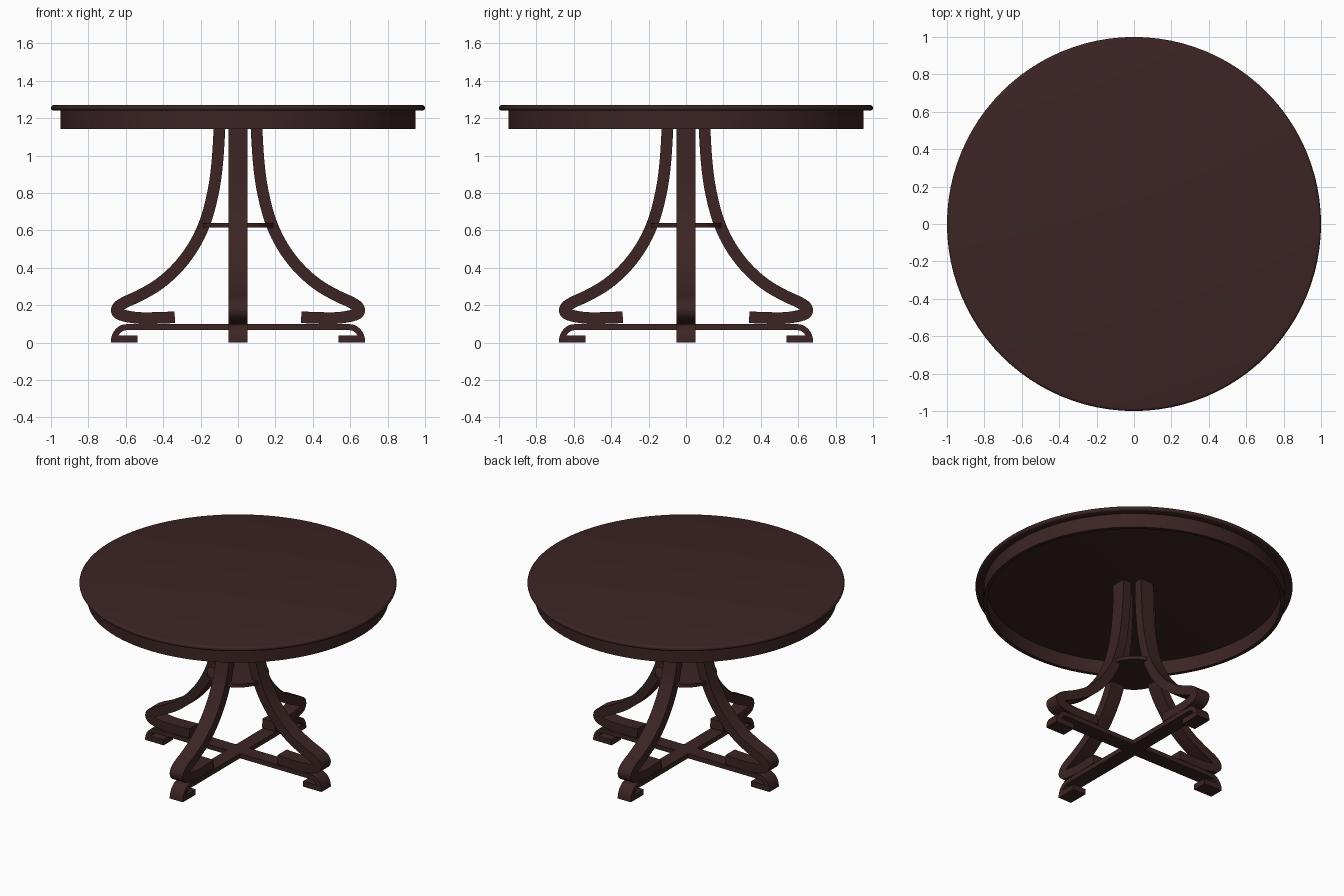
import bpy, bmesh, math
from mathutils import Vector, Matrix

if "Cube" in bpy.data.objects:
    bpy.data.objects.remove(bpy.data.objects["Cube"])

wood = bpy.data.materials.new("dark_mahogany")
wood.diffuse_color = (0.045, 0.0175, 0.0175, 1)
wood.use_nodes = True
wood.node_tree.nodes["Principled BSDF"].inputs["Base Color"].default_value = wood.diffuse_color


def finish(bm, name, angle=35):
    bmesh.ops.recalc_face_normals(bm, faces=bm.faces)
    me = bpy.data.meshes.new(name)
    bm.to_mesh(me)
    bm.free()
    me.materials.append(wood)
    ob = bpy.data.objects.new(name, me)
    bpy.context.collection.objects.link(ob)
    bpy.ops.object.select_all(action='DESELECT')
    ob.select_set(True)
    bpy.context.view_layer.objects.active = ob
    bpy.ops.object.shade_smooth_by_angle(angle=math.radians(angle))
    return ob


def lathe(name, profile, closed=False, n=96):
    """Revolve (radius, z) points about z; open profiles start and end on the axis."""
    bm = bmesh.new()
    rings = [[bm.verts.new((r * math.cos(2 * math.pi * i / n), r * math.sin(2 * math.pi * i / n), z))
              for i in range(n)] for r, z in profile]
    pairs = list(zip(rings, rings[1:]))
    if closed:
        pairs.append((rings[-1], rings[0]))
    else:
        bm.faces.new(rings[0])
        bm.faces.new(rings[-1])
    for a, b in pairs:
        for i in range(n):
            j = (i + 1) % n
            bm.faces.new((a[i], a[j], b[j], b[i]))
    return finish(bm, name)


def smooth_path(pts, steps=5):
    """Catmull-Rom curve through the points."""
    p = [Vector(q) for q in pts]
    p = [2 * p[0] - p[1]] + p + [2 * p[-1] - p[-2]]
    out = []
    for i in range(1, len(p) - 2):
        a, b, c, d = p[i - 1:i + 3]
        for s in range(steps):
            t = s / steps
            out.append(0.5 * (2 * b + (c - a) * t + (2 * a - 5 * b + 4 * c - d) * t * t
                              + (3 * b - a - 3 * c + d) * t ** 3))
    return out + [p[-2]]


def strap(name, path, thick, width, turn):
    """Sweep a flat rectangular section along a path in the radial plane."""
    bm = bmesh.new()
    rows = []
    for i, q in enumerate(path):
        t = (path[min(i + 1, len(path) - 1)] - path[max(i - 1, 0)]).normalized()
        nrm = Vector((-t.y, t.x)) * thick / 2
        row = []
        for s, w in ((1, 1), (1, -1), (-1, -1), (-1, 1)):
            c = q + nrm * s
            row.append(bm.verts.new((c.x, w * width / 2, max(c.y, 0))))
        rows.append(row)
    for a, b in zip(rows, rows[1:]):
        for k in range(4):
            m = (k + 1) % 4
            bm.faces.new((a[k], a[m], b[m], b[k]))
    bm.faces.new(rows[0])
    bm.faces.new(rows[-1])
    bm.transform(Matrix.Rotation(turn, 4, 'Z'))
    return finish(bm, name)


# round top with a rounded rim
rim = [(0.985 + 0.015 * math.sin(a), 1.255 - 0.015 * math.cos(a))
       for a in [math.pi * k / 8 for k in range(9)]]
lathe("table_top", rim)

# hollow apron ring
lathe("apron", [(0.95, 1.142), (0.95, 1.243), (0.925, 1.243), (0.925, 1.142)], closed=True)

# small round shelf tying the legs together
lathe("leg_hub", [(0.195, 0.617), (0.195, 0.64)], n=64)

# scrolled legs
leg = smooth_path([(0.098, 1.243), (0.1, 1.13), (0.112, 0.95), (0.134, 0.8), (0.174, 0.65),
                   (0.235, 0.52), (0.32, 0.405), (0.42, 0.315), (0.52, 0.255), (0.6, 0.218),
                   (0.638, 0.194), (0.648, 0.17), (0.625, 0.149), (0.54, 0.133),
                   (0.44, 0.132), (0.338, 0.136)])
# base bar, half length, curling down to the floor
bar = [Vector((0, 0.083)), Vector((0.3, 0.083))] + smooth_path(
    [(0.57, 0.083), (0.615, 0.08), (0.645, 0.058), (0.66, 0.03), (0.664, 0)])

for i, side in enumerate(("right", "back", "left", "front")):
    turn = i * math.pi / 2
    strap(side + "_leg", leg, 0.062, 0.1, turn)
    strap(side + "_base_bar", bar, 0.032, 0.1, turn)
    # foot pad
    strap(side + "_foot_pad", [Vector((0.537, 0.019)), Vector((0.672, 0.019))], 0.038, 0.1, turn)
